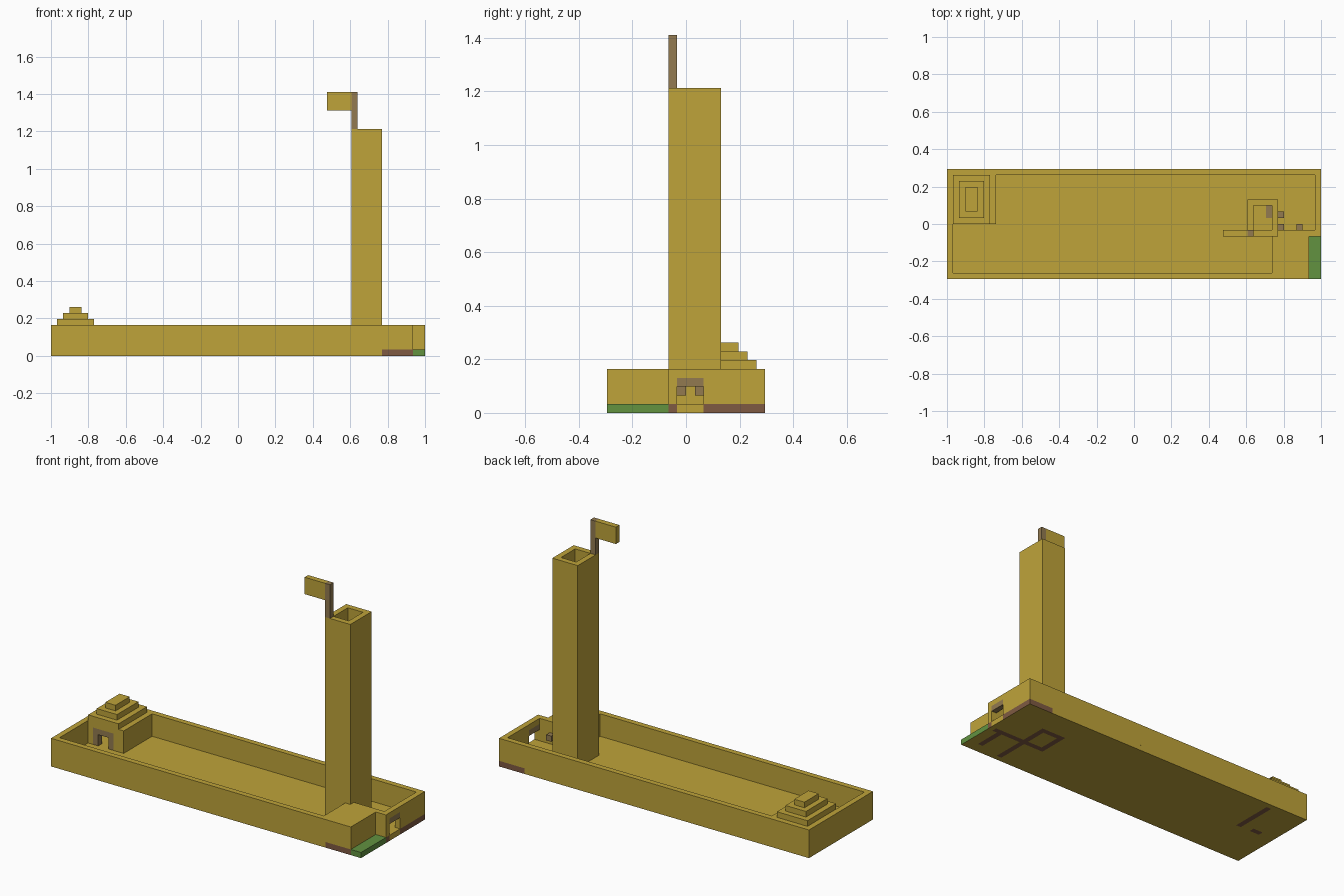
import bpy
import bmesh
from mathutils import Vector

cube = bpy.data.objects.get("Cube")
if cube:
    bpy.data.objects.remove(cube, do_unlink=True)

# Block grid: the model is NX by NY blocks in plan
NX, NY = 61, 18
U = 2 / NX


def material(name, rgb):
    m = bpy.data.materials.new(name)
    m.use_nodes = True
    m.diffuse_color = (*rgb, 1)
    m.node_tree.nodes["Principled BSDF"].inputs["Base Color"].default_value = (*rgb, 1)
    return m


sand = material("sandstone", (0.52, 0.37, 0.042))
wood = material("wood", (0.287, 0.195, 0.08))
dirt = material("dirt", (0.212, 0.102, 0.054))
grass = material("grass", (0.122, 0.287, 0.051))


def point(i, j, k):
    return Vector(((i - NX / 2) * U, (j - NY / 2) * U, k * U))


def add_box(bm, lo, hi):
    """Add a box between two grid corners."""
    a, b = point(*lo), point(*hi)
    for v in bmesh.ops.create_cube(bm, size=1)["verts"]:
        v.co = Vector([(a[n] + b[n]) / 2 + v.co[n] * (b[n] - a[n]) for n in range(3)])


def finish(bm, name, mats):
    mesh = bpy.data.meshes.new(name)
    bm.to_mesh(mesh)
    bm.free()
    for m in mats:
        mesh.materials.append(m)
    obj = bpy.data.objects.new(name, mesh)
    bpy.context.collection.objects.link(obj)
    return obj


def blocks(name, mat, *boxes):
    bm = bmesh.new()
    for lo, hi in boxes:
        add_box(bm, lo, hi)
    return finish(bm, name, [mat])


def ring(i0, j0, i1, j1, k0, k1):
    """Four one-block walls around a rectangle."""
    return [((i0, j0, k0), (i1, j0 + 1, k1)),
            ((i0, j1 - 1, k0), (i1, j1, k1)),
            ((i0, j0 + 1, k0), (i0 + 1, j1 - 1, k1)),
            ((i1 - 1, j0 + 1, k0), (i1, j1 - 1, k1))]


# Ground slab, cut along the edges of its coloured areas
bm = bmesh.new()
add_box(bm, (0, 0, 0), (NX, NY, 1))
for axis, cuts in ((0, (3, 5, 7, 8, 49, 50, 53, 54, 56, 58, 59, 60)),
                   (1, (1, 2, 7, 8, 9, 10, 11, 12, 13, 17))):
    normal = Vector((axis == 0, axis == 1, 0))
    for c in cuts:
        co = point(c, c, 0)
        bmesh.ops.bisect_plane(bm, geom=bm.verts[:] + bm.edges[:] + bm.faces[:],
                               plane_co=co, plane_no=normal)


def inside(i, j, rects):
    return any(a < i < c and b < j < d for a, b, c, d in rects)


under_walls = [(53, 1, 54, 7), (54, 7, 60, 8), (58, 2, 59, 7),
               (7, 9, 8, 17), (3, 9, 5, 10)]
bm.normal_update()
for f in bm.faces:
    c = f.calc_center_median()
    i, j = c.x / U + NX / 2, c.y / U + NY / 2
    n = f.normal
    if n.z < -0.5:
        tower = inside(i, j, [(49, 7, 54, 13)]) and not inside(i, j, [(50, 8, 53, 12)])
        f.material_index = 1 if tower or inside(i, j, under_walls) else 0
    elif i > 59 and j < 7:
        f.material_index = 2
    elif n.x > 0.5:
        f.material_index = 1 if j < 8 or j > 11 else 0
    elif n.y < -0.5:
        f.material_index = 1 if i > 54 else 0
    elif n.y > 0.5:
        f.material_index = 1 if i > 56 else 0
finish(bm, "ground_slab", [sand, dirt, grass])

# Perimeter walls
blocks("perimeter_walls", sand,
       ((0, 0, 1), (59, 1, 5)),
       ((0, 17, 1), (NX, 18, 5)),
       ((0, 1, 1), (1, 17, 5)),
       ((60, 11, 1), (61, 17, 5)),
       ((60, 8, 4), (61, 11, 5)))
blocks("gate_lintel", wood, ((60, 8, 3), (61, 11, 4)))

# Corner room beside the grass strip
blocks("corner_room", sand,
       ((53, 1, 1), (54, 7, 4)),
       ((58, 1, 1), (59, 7, 4)),
       ((54, 7, 1), (61, 8, 5)),
       ((53, 1, 4), (59, 7, 5)))

# Hollow tower with a flag on its front corner
blocks("tower", sand, *ring(49, 7, 54, 13, 1, 37))
blocks("tower_floor_plank", wood, ((52, 10, 1), (53, 12, 1.2)))
blocks("flag_pole", wood, ((49, 7, 37), (50, 8, 43)))
blocks("flag", sand, ((45, 7, 40), (49, 8, 43)))

# Wall brackets inside the gate
for n, (i, j) in enumerate([(54, 8), (54, 10), (57, 8)]):
    blocks(f"wall_bracket_{n + 1}", wood, ((i, j, 2), (i + 1, j + 1, 3)))

# Stepped shrine with a framed doorway
blocks("shrine_walls", sand,
       ((1, 9, 1), (2, 10, 4)),
       ((6, 9, 1), (7, 10, 4)),
       ((7, 9, 1), (8, 17, 4)),
       ((1, 9, 4), (8, 17, 5)))
blocks("shrine_door_frame", wood,
       ((2, 9, 1), (3, 10, 3)),
       ((5, 9, 1), (6, 10, 3)),
       ((2, 9, 3), (6, 10, 4)))
blocks("shrine_steps", sand,
       *[((1 + s, 9 + s, 5 + s), (7 - s, 17 - s, 6 + s)) for s in range(3)])
